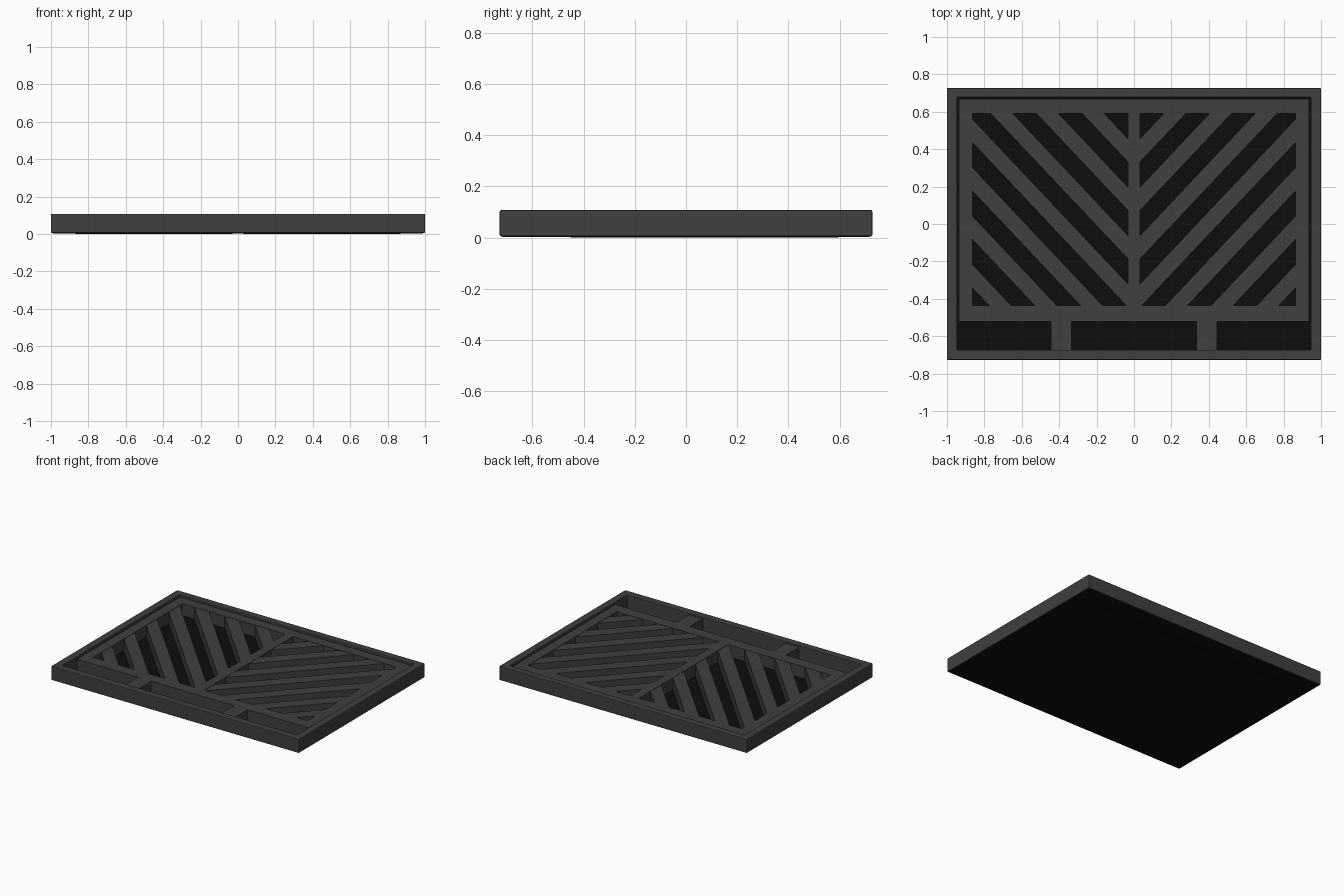
import bpy, bmesh
from mathutils import Vector

if "Cube" in bpy.data.objects:
    bpy.data.objects.remove(bpy.data.objects["Cube"])

FLOOR, PANEL_TOP, TOP = 0.006, 0.096, 0.107


def material(name, v):
    m = bpy.data.materials.new(name)
    m.diffuse_color = (v, v, v, 1)
    m.use_nodes = True
    m.node_tree.nodes["Principled BSDF"].inputs["Base Color"].default_value = m.diffuse_color
    return m


GREY = material("charcoal grey", 0.05)
BLACK = material("black", 0.004)


def finish(name, bm, mat, bevel=0):
    bmesh.ops.recalc_face_normals(bm, faces=bm.faces)
    me = bpy.data.meshes.new(name)
    bm.to_mesh(me)
    bm.free()
    me.materials.append(mat)
    ob = bpy.data.objects.new(name, me)
    bpy.context.collection.objects.link(ob)
    if bevel:
        b = ob.modifiers.new("bevel", 'BEVEL')
        b.width, b.segments = bevel, 2
        b.limit_method = 'ANGLE'
    return ob


def prism(bm, pts, z0, z1):
    """Extrude a flat outline from z0 up to z1."""
    f = bm.faces.new([bm.verts.new((x, y, z0)) for x, y in pts])
    r = bmesh.ops.extrude_face_region(bm, geom=[f])
    vs = [g for g in r["geom"] if isinstance(g, bmesh.types.BMVert)]
    bmesh.ops.translate(bm, verts=vs, vec=(0, 0, z1 - z0))


def rect(x0, x1, y0, y1):
    return [(x0, y0), (x1, y0), (x1, y1), (x0, y1)]


def box(name, x0, x1, y0, y1, z0, z1, mat):
    bm = bmesh.new()
    prism(bm, rect(x0, x1, y0, y1), z0, z1)
    return finish(name, bm, mat)


def ring(name, outer, inner, z0, z1, mat, bevel=0):
    """Rectangular frame, both outlines given as x0, x1, y0, y1."""
    bm = bmesh.new()
    loops = [[bm.verts.new((x, y, z)) for x, y in rect(*r)]
             for r, z in ((outer, z0), (outer, z1), (inner, z1), (inner, z0))]
    for i in range(4):
        a, b = loops[i], loops[(i + 1) % 4]
        for j in range(4):
            k = (j + 1) % 4
            bm.faces.new((a[j], a[k], b[k], b[j]))
    return finish(name, bm, mat, bevel)


# outer tray wall
ring("outer_frame", (-1, 1, -0.727, 0.727), (-0.946, 0.946, -0.673, 0.677),
     0.005, TOP, GREY, 0.005)

# black backing sheet, with two thin pads under the grille openings
box("backing_sheet", -0.99, 0.99, -0.717, 0.717, 0.003, 0.008, BLACK)
for name, s in (("left_pad", -1), ("right_pad", 1)):
    x0, x1 = sorted((s * 0.03, s * 0.87))
    box(name, x0, x1, -0.45, 0.595, 0, 0.009, BLACK)

# grille panel border and centre rib
OPEN = (-0.864, 0.864, -0.437, 0.59)
ring("grille_border", (-0.936, 0.936, -0.522, 0.667), OPEN, FLOOR, PANEL_TOP, GREY)
box("centre_rib", -0.033, 0.033, -0.437, 0.59, FLOOR, PANEL_TOP, GREY)

# bridges splitting the front trough
for name, s in (("left_bridge", -1), ("right_bridge", 1)):
    x0, x1 = sorted((s * 0.335, s * 0.443))
    box(name, x0, x1, -0.674, -0.521, FLOOR, PANEL_TOP, GREY)

# chevron slats: slanted bars clipped to the opening, mirrored left to right
SLOPE, PITCH, WIDTH, START = 1.06, 0.259, 0.125, -1.257
for name, s in (("left_slats", 1), ("right_slats", -1)):
    bm = bmesh.new()
    for i in range(7):
        c0 = START + i * PITCH
        c1 = c0 + WIDTH
        pts = [(s * x, c - SLOPE * x) for x, c in
               ((-1.8, c0), (0.8, c0), (0.8, c1), (-1.8, c1))]
        prism(bm, pts, FLOOR, PANEL_TOP - 0.002)
    xs = sorted((-s * 0.864, -s * 0.033))
    for co, no in (((xs[0], 0, 0), (-1, 0, 0)), ((xs[1], 0, 0), (1, 0, 0)),
                   ((0, -0.437, 0), (0, -1, 0)), ((0, 0.59, 0), (0, 1, 0))):
        bmesh.ops.bisect_plane(bm, geom=bm.verts[:] + bm.edges[:] + bm.faces[:],
                               plane_co=Vector(co), plane_no=Vector(no),
                               clear_outer=True)
    finish(name, bm, GREY)
